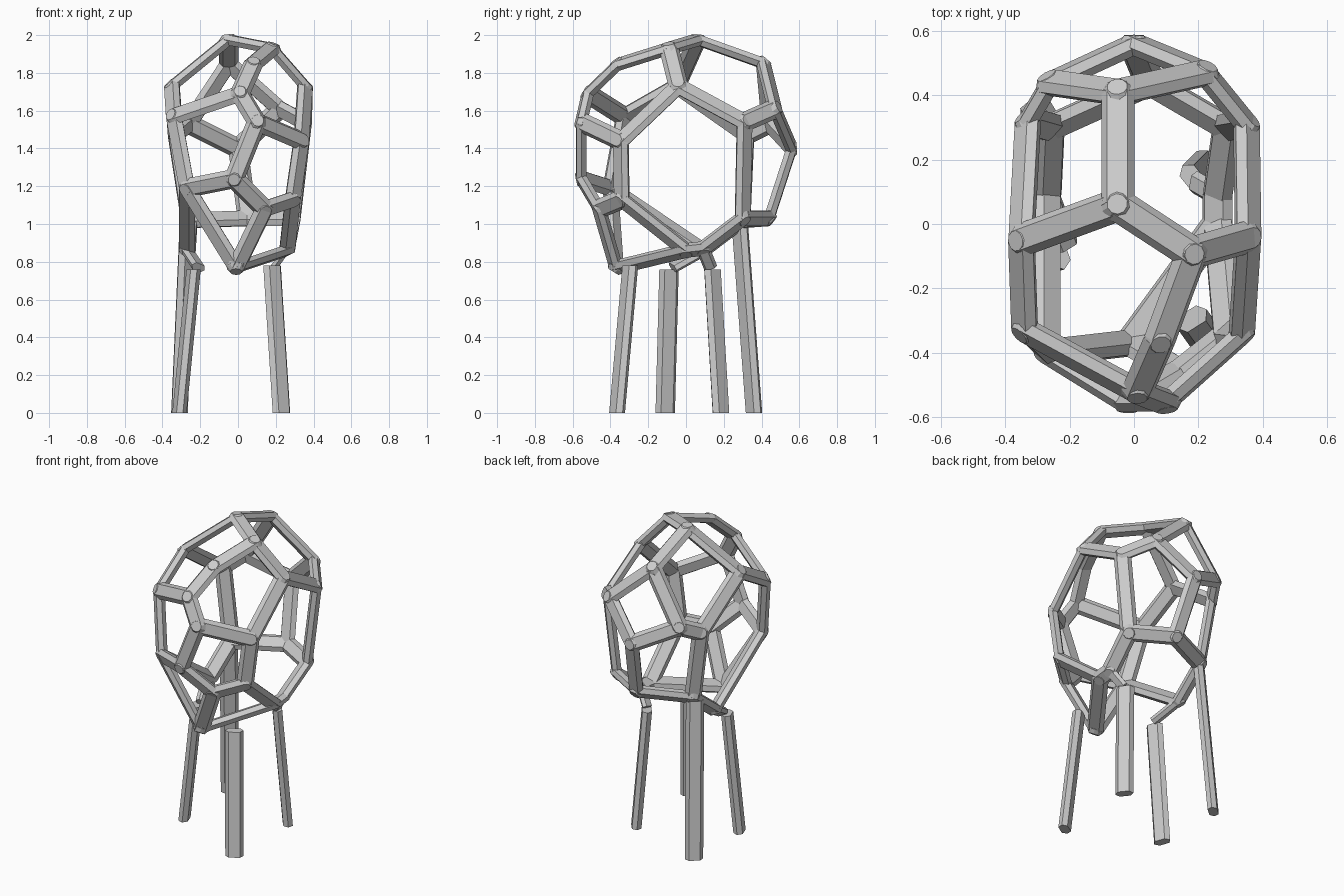
import bpy, bmesh
from mathutils import Vector, Matrix

cube = bpy.data.objects.get("Cube")
if cube:
    bpy.data.objects.remove(cube)

grey = bpy.data.materials.new("plain_grey")
grey.use_nodes = True
grey.diffuse_color = (0.6, 0.6, 0.6, 1)
grey.node_tree.nodes["Principled BSDF"].inputs["Base Color"].default_value = (0.6, 0.6, 0.6, 1)

CENTRE = Vector((0, 0, 1.37))
HALF_W, FLAT_W, HALF_T = 0.052, 0.032, 0.027

# Corner points of the cage
NODES = {
    "top": (-.05, .06, 1.975), "top_back": (-.05, .41, 1.85), "top_front": (.18, -.09, 1.93),
    "left_peak": (-.35, -.05, 1.73), "right_peak": (.355, -.04, 1.73),
    "brow": (.08, -.36, 1.845), "front_high": (.01, -.52, 1.69), "front_mid": (.10, -.555, 1.54),
    "front_low": (-.02, -.555, 1.24), "front_chin": (.14, -.46, 1.08), "keel": (-.01, -.37, .77),
    "left_front": (-.34, -.33, 1.57), "left_low": (-.27, -.40, 1.19),
    "left_foot": (-.27, .09, .86), "left_rear": (-.26, .30, 1.02), "left_back": (-.33, .32, 1.47),
    "back_left": (-.26, .44, 1.53), "back_mid": (0, .56, 1.40), "back_right": (.22, .47, 1.61),
    "back_low": (.05, .44, 1.03), "right_back": (.35, .31, 1.54), "right_rear": (.29, .30, 1.03),
    "right_foot": (.26, .09, .87), "right_sole": (.26, 0, .86),
    "right_low": (.29, -.34, 1.13), "right_front": (.335, -.345, 1.44),
}

# Chains of struts running from corner to corner
CHAINS = [
    "top top_back back_right back_mid back_left top_back",
    "top top_front brow front_high front_mid front_low front_chin keel",
    "top left_peak left_front left_low left_foot left_rear left_back left_peak",
    "front_high left_front", "front_low left_low keel right_sole",
    "left_back back_left", "left_rear back_low back_mid", "back_low right_rear",
    "top_front right_peak right_back right_rear right_foot right_sole",
    "right_sole right_low right_front right_peak",
    "front_mid right_front", "front_chin right_low", "back_right right_back",
]


def finish(name, bm):
    bmesh.ops.recalc_face_normals(bm, faces=bm.faces[:])
    mesh = bpy.data.meshes.new(name)
    bm.to_mesh(mesh)
    bm.free()
    mesh.materials.append(grey)
    obj = bpy.data.objects.new(name, mesh)
    bpy.context.collection.objects.link(obj)
    return obj


def section(point, side, out, scale=1):
    # Flattened six-sided beam profile
    outline = [(-HALF_W, 0), (-FLAT_W, HALF_T), (FLAT_W, HALF_T),
               (HALF_W, 0), (FLAT_W, -HALF_T), (-FLAT_W, -HALF_T)]
    return [point + (side * u + out * v) * scale for u, v in outline]


def beam(name, rings):
    bm = bmesh.new()
    a, b = [[bm.verts.new(p) for p in ring] for ring in rings]
    bm.faces.new(a)
    bm.faces.new(b)
    for i in range(len(a)):
        j = (i + 1) % len(a)
        bm.faces.new((a[i], a[j], b[j], b[i]))
    return finish(name, bm)


def strut(name, p, q, scale=1):
    axis = (q - p).normalized()
    out = (p + q) / 2 - CENTRE
    out = (out - axis * out.dot(axis)).normalized()
    side = axis.cross(out)
    return beam(name, [section(p, side, out, scale), section(q, side, out, scale)])


def leg(name, foot, top):
    # Level ends, with the broad face turned outwards
    foot, top = Vector(foot), Vector(top)
    out = Vector((foot.x, foot.y, 0)).normalized()
    side = Vector((-out.y, out.x, 0))
    return beam(name, [section(foot, side, out, 1.05), section(top, side, out, 1.05)])


def joint(name, point):
    # Chamfered disc that rounds off the meeting struts
    bm = bmesh.new()
    for flip in (1, -1):
        bmesh.ops.create_cone(bm, segments=10, cap_ends=True, cap_tris=False,
                              radius1=HALF_W, radius2=FLAT_W, depth=HALF_T,
                              matrix=Matrix.Rotation(0 if flip > 0 else 3.14159, 4, "X")
                              @ Matrix.Translation((0, 0, HALF_T / 2)))
    turn = (point - CENTRE).to_track_quat("Z", "Y").to_matrix().to_4x4()
    bmesh.ops.transform(bm, matrix=Matrix.Translation(point) @ turn, verts=bm.verts)
    return finish(name, bm)


nodes = {key: Vector(p) for key, p in NODES.items()}
for chain in CHAINS:
    names = chain.split()
    for a, b in zip(names, names[1:]):
        strut(f"strut_{a}_to_{b}", nodes[a], nodes[b])
for key, p in nodes.items():
    joint(f"joint_{key}", p)

# Legs and the short links that carry the cage on them
leg("right_front_leg", (.23, -.365, 0), (.18, -.295, .78))
leg("right_back_leg", (.23, .185, 0), (.185, .14, .76))
leg("left_front_leg", (-.31, -.11, 0), (-.235, -.09, .76))
leg("left_back_leg", (-.31, .36, 0), (-.265, .285, 1.0))
strut("right_back_link", nodes["right_foot"], Vector((.19, .13, .77)), .7)
strut("left_front_link", nodes["left_foot"], Vector((-.21, -.07, .77)), .8)
